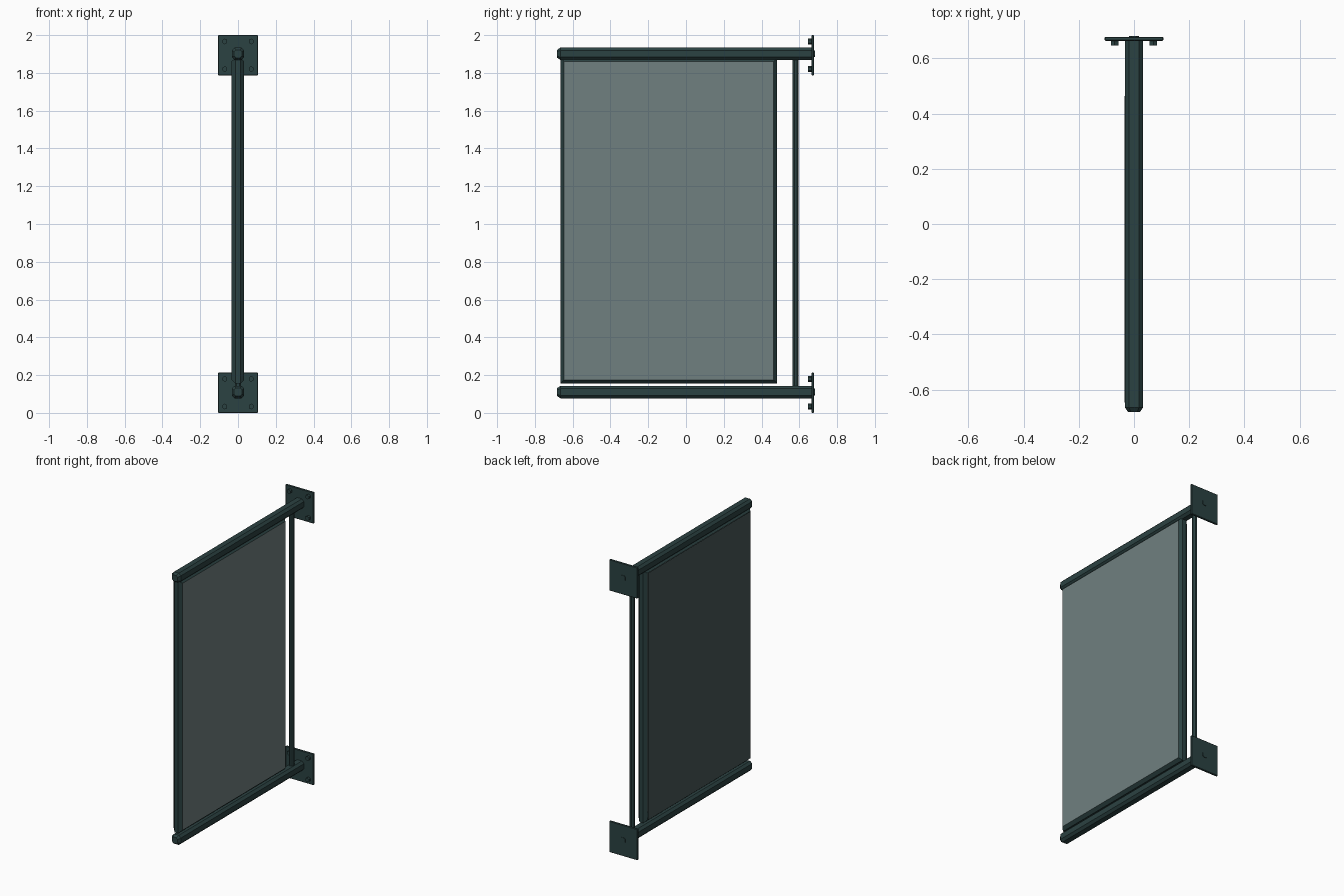
import bpy, bmesh, math
from mathutils import Vector

if "Cube" in bpy.data.objects:
    bpy.data.objects.remove(bpy.data.objects["Cube"])


def material(name, rgba):
    m = bpy.data.materials.new(name)
    m.diffuse_color = rgba
    m.use_nodes = True
    m.node_tree.nodes["Principled BSDF"].inputs["Base Color"].default_value = m.diffuse_color
    return m


METAL = material("dark_metal", (0.024, 0.054, 0.054, 1))
LIGHT = material("light_sheet", (0.16, 0.215, 0.215, 1))
DARK = material("dark_sheet", (0.062, 0.095, 0.095, 1))


def finish(name, bm, mat, recalc=True):
    if recalc:
        bmesh.ops.recalc_face_normals(bm, faces=bm.faces)
    me = bpy.data.meshes.new(name)
    bm.to_mesh(me)
    bm.free()
    me.materials.append(mat)
    ob = bpy.data.objects.new(name, me)
    bpy.context.collection.objects.link(ob)
    return ob


def polygon(sides):
    r = 1 / math.cos(math.pi / sides)
    angles = [(i + 0.5) * 2 * math.pi / sides for i in range(sides)]
    return [(r * math.cos(a), r * math.sin(a)) for a in angles]


def chamfered_square(f):
    return [(1, -f), (1, f), (f, 1), (-f, 1), (-1, f), (-1, -f), (-f, -1), (f, -1)]


def bar(name, centre, axis, sections, outline):
    """Loft an outline; sections = (position along axis, half width)."""
    bm = bmesh.new()
    rings = []
    for t, s in sections:
        ring = []
        for u, v in outline:
            p = Vector((u * s, t, v * s)) if axis == "Y" else Vector((u * s, v * s, t))
            ring.append(bm.verts.new(p + Vector(centre)))
        rings.append(ring)
    n = len(outline)
    for a, b in zip(rings, rings[1:]):
        for i in range(n):
            j = (i + 1) % n
            bm.faces.new((a[i], a[j], b[j], b[i]))
    bm.faces.new(rings[0])
    bm.faces.new(rings[-1])
    return finish(name, bm, METAL)


# Horizontal arms, wall plates and bolts, lower and upper
for label, arm_z, plate_z in (("lower", 0.11, 0.1065), ("upper", 1.901, 1.8935)):
    bar(label + "_arm", (0, 0, arm_z), "Y",
        [(-0.682, 0.021), (-0.665, 0.033), (0.668, 0.033), (0.668, 0.018), (0.682, 0.018)],
        chamfered_square(0.55))

    bm = bmesh.new()
    bmesh.ops.create_cube(bm, size=1)
    for v in bm.verts:
        v.co = (v.co.x * 0.213, v.co.y * 0.014 + 0.671, v.co.z * 0.213 + plate_z)
    bmesh.ops.bevel(bm, geom=bm.edges[:], offset=0.003, segments=1, affect='EDGES')
    finish(label + "_wall_plate", bm, METAL)

    for sx in (-1, 1):
        for sz in (-1, 1):
            bar(label + "_bolt", (sx * 0.07, 0, plate_z + sz * 0.073), "Y",
                [(0.647, 0.013), (0.668, 0.013)], polygon(6))

# Slim upright rod joining the arms near the wall
bar("upright_rod", (0, 0.58, 0), "Z", [(0.13, 0.016), (1.885, 0.016)], polygon(8))

# Mitred frame with chamfered outer edges
Y0, Y1, Z0, Z1 = -0.665, 0.483, 0.155, 1.88
INSET = 0.019
profile = [(INSET, -0.034), (0, -0.0137), (0, 0.0137), (INSET, 0.033)]
bm = bmesh.new()
corners = []
for y, z, sy, sz in ((Y0, Z0, 1, 1), (Y1, Z0, -1, 1), (Y1, Z1, -1, -1), (Y0, Z1, 1, -1)):
    corners.append([bm.verts.new((x, y + sy * d, z + sz * d)) for d, x in profile])
for c in range(4):
    a, b = corners[c], corners[(c + 1) % 4]
    for i in range(4):
        j = (i + 1) % 4
        bm.faces.new((a[i], b[i], b[j], a[j]))
finish("panel_frame", bm, METAL)

# Sheets on both sides of the frame, the right one lighter
for label, x, mat in (("left", -0.036, DARK), ("right", 0.033, LIGHT)):
    bm = bmesh.new()
    pts = [(Y0 + INSET, Z0 + INSET), (Y1 - INSET, Z0 + INSET),
           (Y1 - INSET, Z1 - INSET), (Y0 + INSET, Z1 - INSET)]
    if x < 0:
        pts.reverse()
    bm.faces.new([bm.verts.new((x, y, z)) for y, z in pts])
    finish(label + "_sheet", bm, mat, recalc=False)
